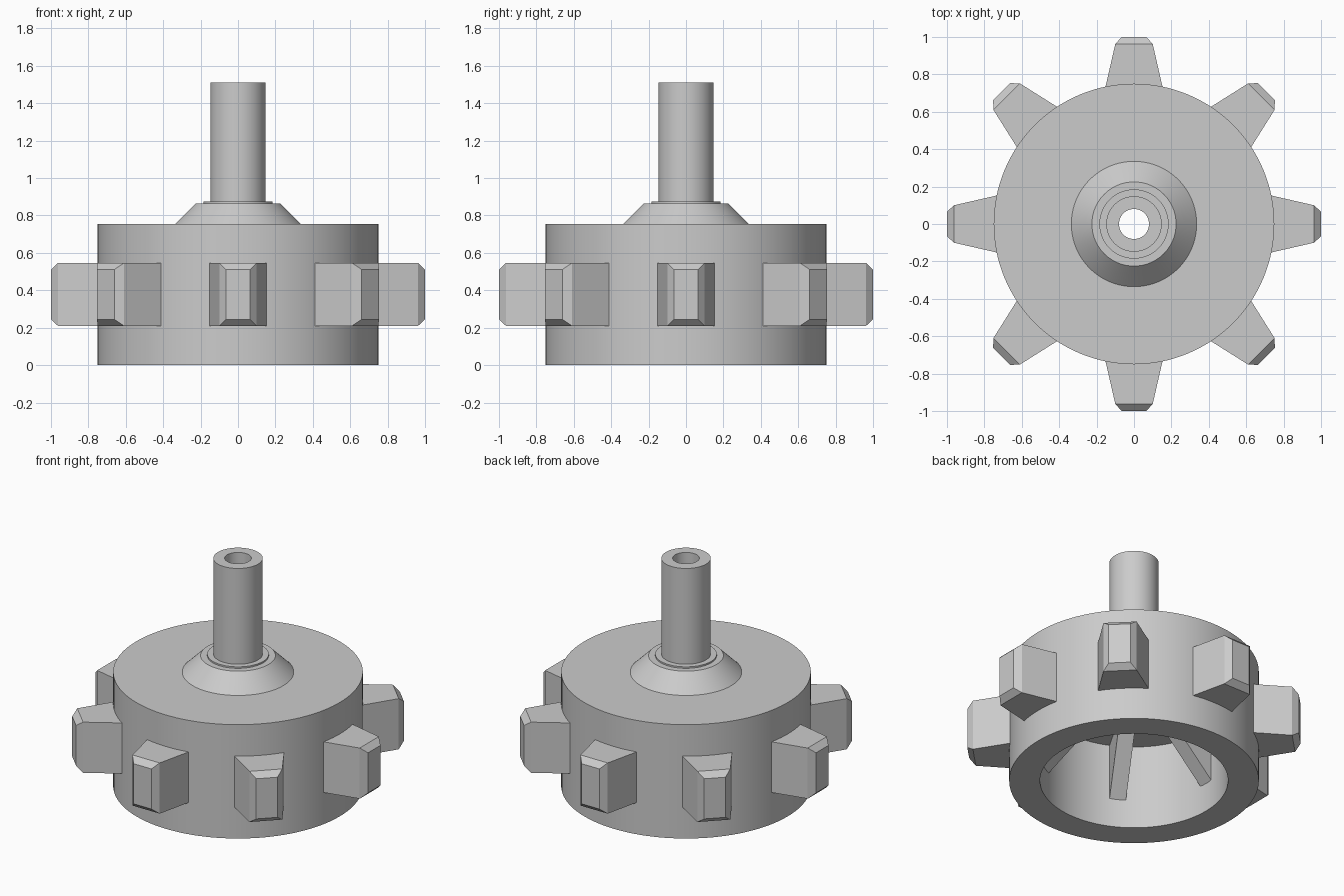
import bpy, bmesh
from math import radians, tau
from mathutils import Matrix, Vector

if "Cube" in bpy.data.objects:
    bpy.data.objects.remove(bpy.data.objects["Cube"])

grey = bpy.data.materials.new("plain grey")
grey.use_nodes = True
colour = (0.6, 0.6, 0.6, 1)
grey.diffuse_color = colour
grey.node_tree.nodes["Principled BSDF"].inputs["Base Color"].default_value = colour


def finish(bm, name, smooth=False):
    bmesh.ops.recalc_face_normals(bm, faces=bm.faces)
    mesh = bpy.data.meshes.new(name)
    bm.to_mesh(mesh)
    bm.free()
    mesh.materials.append(grey)
    if smooth:
        mesh.polygons.foreach_set("use_smooth", [True] * len(mesh.polygons))
        mesh.set_sharp_from_angle(angle=radians(30))
    obj = bpy.data.objects.new(name, mesh)
    bpy.context.collection.objects.link(obj)
    return obj


def lathe(name, profile, steps=128):
    bm = bmesh.new()
    verts = [bm.verts.new((r, 0, z)) for r, z in profile]
    edges = [bm.edges.new((a, b)) for a, b in zip(verts, verts[1:] + verts[:1])]
    bmesh.ops.spin(bm, geom=verts + edges, axis=(0, 0, 1), cent=(0, 0, 0),
                   steps=steps, angle=tau, use_merge=True)
    bmesh.ops.remove_doubles(bm, verts=bm.verts, dist=1e-4)
    return finish(bm, name, smooth=True)


def loft(name, sections):
    """Join matching outlines into a closed solid."""
    bm = bmesh.new()
    rings = [[bm.verts.new(p) for p in s] for s in sections]
    n = len(rings[0])
    for a, b in zip(rings, rings[1:]):
        for i in range(n):
            j = (i + 1) % n
            bm.faces.new((a[i], a[j], b[j], b[i]))
    bm.faces.new(rings[0])
    bm.faces.new(rings[-1])
    return finish(bm, name)


def around(obj, count):
    """Repeat a part evenly about the vertical axis."""
    for k in range(1, count):
        copy = bpy.data.objects.new(f"{obj.name}_{k + 1}", obj.data)
        copy.matrix_world = Matrix.Rotation(tau * k / count, 4, "Z")
        bpy.context.collection.objects.link(copy)


# Hollow drum, conical hub and bored spindle, turned as one piece
lathe("drum_and_spindle", [
    (0.565, 0), (0.75, 0), (0.75, 0.755), (0.335, 0.755), (0.225, 0.865),
    (0.185, 0.865), (0.185, 0.875), (0.148, 0.875), (0.148, 1.51),
    (0.08, 1.51), (0.08, 0.56), (0.565, 0.56)])

# Tapered outer teeth with chamfered tips: radius, half width, half height
tooth_mid = 0.378
tooth = loft("tooth", [
    [(r, sy * w, tooth_mid + sz * h)
     for sy, sz in ((-1, -1), (1, -1), (1, 1), (-1, 1))]
    for r, w, h in ((0.70, 0.16, 0.168), (0.963, 0.1, 0.168), (1.0, 0.065, 0.133))])
around(tooth, 8)

# Triangular gussets under the drum ceiling
gusset = loft("gusset", [
    [(0.6, y, 0.19), (0.6, y, 0.6), (0.19, y, 0.6), (0.19, y, 0.56), (0.565, y, 0.19)]
    for y in (-0.05, 0.05)])
around(gusset, 6)
